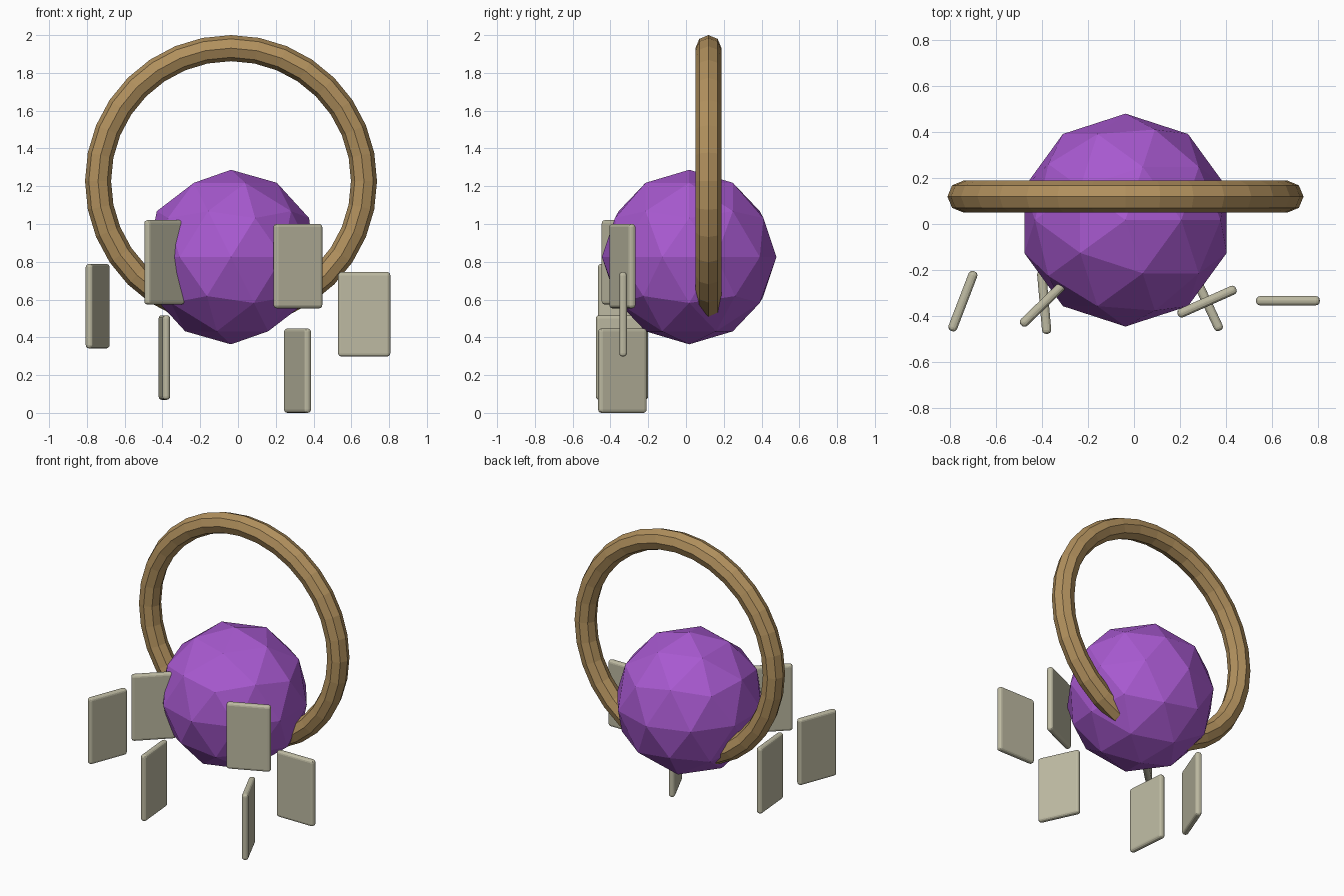
import bpy
import math

if "Cube" in bpy.data.objects:
    bpy.data.objects.remove(bpy.data.objects["Cube"])


def material(name, rgb):
    m = bpy.data.materials.new(name)
    m.diffuse_color = (*rgb, 1)
    m.use_nodes = True
    m.node_tree.nodes["Principled BSDF"].inputs["Base Color"].default_value = m.diffuse_color
    return m


purple = material("purple", (0.39, 0.10, 0.63))
brown = material("tan_brown", (0.44, 0.28, 0.11))
stone = material("pale_grey", (0.51, 0.49, 0.36))


def finish(name, mat):
    ob = bpy.context.object
    ob.name = name
    ob.data.materials.append(mat)
    return ob


# Faceted ball
bpy.ops.mesh.primitive_ico_sphere_add(subdivisions=2, radius=0.462,
                                      location=(-0.037, 0.017, 0.825))
finish("ball", purple)

# Upright eight-sided ring passing through the ball
bpy.ops.mesh.primitive_torus_add(major_segments=32, minor_segments=8,
                                 major_radius=0.704, minor_radius=0.069,
                                 location=(-0.037, 0.119, 1.227),
                                 rotation=(math.pi / 2, 0, 0))
finish("ring", brown)

# Floating rounded plates: x, y, centre height, turn in degrees
plates = [
    (-0.743, -0.335, 0.565, 69),
    (-0.390, -0.343, 0.797, 44),
    (-0.390, -0.339, 0.293, 95),
    (0.317, -0.337, 0.777, 24),
    (0.315, -0.337, 0.2235, 115),
    (0.668, -0.333, 0.522, 0),
]
for i, (x, y, z, turn) in enumerate(plates, 1):
    bpy.ops.mesh.primitive_cube_add(size=1, location=(x, y, z),
                                    rotation=(0, 0, math.radians(turn)))
    ob = finish(f"plate_{i}", stone)
    ob.scale = (0.277, 0.04, 0.447)
    bpy.ops.object.transform_apply(location=False, rotation=False, scale=True)
    bevel = ob.modifiers.new("rounded_edges", 'BEVEL')
    bevel.width = 0.017
    bevel.segments = 3
